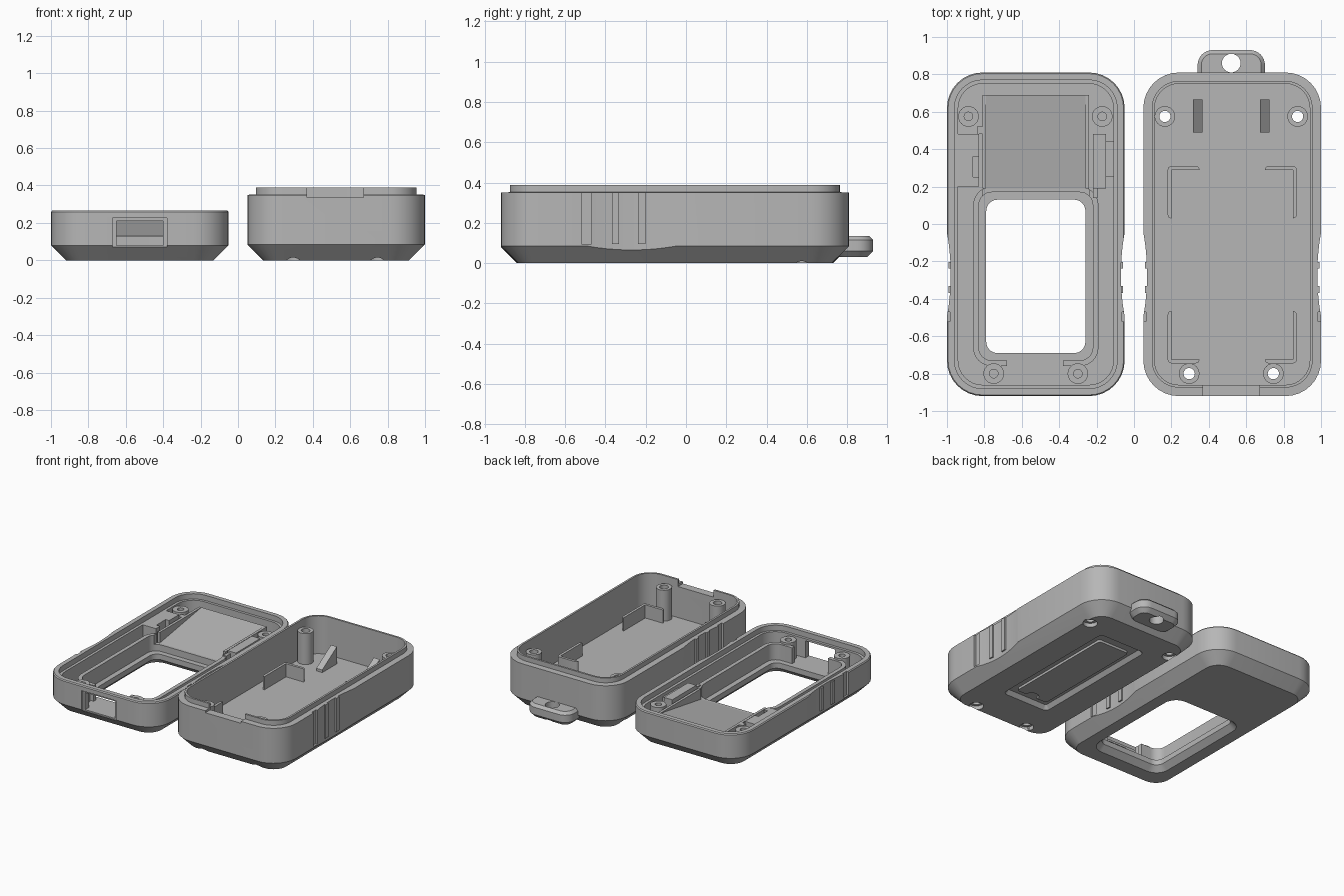
import bpy, bmesh, math

cube = bpy.data.objects.get("Cube")
if cube:
    bpy.data.objects.remove(cube)

GREY = (0.47, 0.47, 0.47, 1)
mat = bpy.data.materials.new("plastic grey")
mat.use_nodes = True
mat.diffuse_color = GREY
mat.node_tree.nodes["Principled BSDF"].inputs["Base Color"].default_value = GREY

CY, HX, HY, R = -0.055, 0.475, 0.865, 0.19   # shared shell footprint
LEFT, RIGHT = -0.525, 0.525                  # shell centres


def finish(name, bm):
    bmesh.ops.remove_doubles(bm, verts=bm.verts, dist=1e-5)
    bmesh.ops.recalc_face_normals(bm, faces=bm.faces)
    me = bpy.data.meshes.new(name)
    bm.to_mesh(me)
    bm.free()
    me.materials.append(mat)
    ob = bpy.data.objects.new(name, me)
    bpy.context.collection.objects.link(ob)
    return ob


def outline(cx, cy, hx, hy, r, n):
    """Rounded rectangle; a plain one when r is zero."""
    pts = []
    for k, (sx, sy) in enumerate([(1, 1), (-1, 1), (-1, -1), (1, -1)]):
        for i in range(n + 1 if r else 1):
            a = math.pi / 2 * (k + (i / n if r else 0))
            pts.append((cx + sx * (hx - r) + r * math.cos(a),
                        cy + sy * (hy - r) + r * math.sin(a)))
    return pts


def loft(name, cx, cy, hx, hy, r, layers, n=8):
    """Stack of (inset, z) rounded rectangles."""
    bm = bmesh.new()
    rings = [[bm.verts.new((x, y, z)) for x, y in
              outline(cx, cy, hx - d, hy - d, r - d if r else 0, n)] for d, z in layers]
    for a, b in zip(rings, rings[1:]):
        for i in range(len(a)):
            j = (i + 1) % len(a)
            bm.faces.new((a[i], a[j], b[j], b[i]))
    bm.faces.new(rings[0][::-1])
    bm.faces.new(rings[-1])
    return finish(name, bm)


def box(name, x0, x1, y0, y1, z0, z1):
    return loft(name, (x0 + x1) / 2, (y0 + y1) / 2, (x1 - x0) / 2, (y1 - y0) / 2, 0,
                [(0, z0), (0, z1)])


def cyl(name, x, y, r, z0, z1, n=6):
    return loft(name, x, y, r, r, r, [(0, z0), (0, z1)], n)


def wedge(name, x0, x1, profile):
    """Side profile of (y, z) points pulled along x."""
    bm = bmesh.new()
    a = [bm.verts.new((x0, y, z)) for y, z in profile]
    b = [bm.verts.new((x1, y, z)) for y, z in profile]
    for i in range(len(a)):
        j = (i + 1) % len(a)
        bm.faces.new((a[i], a[j], b[j], b[i]))
    bm.faces.new(a)
    bm.faces.new(b)
    return finish(name, bm)


def cut(ob, *cutters):
    for c in cutters:
        c.hide_render = True
        m = ob.modifiers.new("cut", 'BOOLEAN')
        m.operation, m.solver, m.object = 'DIFFERENCE', 'EXACT', c
    deps = bpy.context.evaluated_depsgraph_get()
    me = bpy.data.meshes.new_from_object(ob.evaluated_get(deps))
    ob.modifiers.clear()
    ob.data = me
    for c in cutters:
        bpy.data.objects.remove(c)
    return ob


def shell_cavity(cx, inset, z0, z1):
    return loft("cutter", cx, CY, HX - inset, HY - inset, R - inset, [(0, z0), (0, z1)])


def grips(ob, cx, z0, z1):
    """Finger scallops, a groove and two ribs on both long sides."""
    big, sink = 1.27, 0.02
    for s in (-1, 1):
        edge = cx + s * HX
        cut(ob, cyl("cutter", edge + s * (big - sink), -0.27, big, -0.1, 0.6, 48),
            box("cutter", *sorted((edge - s * 0.015, edge + s * 0.1)), -0.52, -0.47, z0, z1 + 0.1))
        for y in (-0.35, -0.22):
            box("grip_rib", *sorted((edge - s * 0.035, edge - s * 0.008)),
                y - 0.018, y + 0.018, z0, z1)


# Front shell
front = loft("front_shell", LEFT, CY, HX, HY, R, [(0.08, 0), (0, 0.08), (0, 0.257), (0.006, 0.265)])
cut(front, shell_cavity(LEFT, 0.06, 0.08, 0.5), shell_cavity(LEFT, 0.04, 0.225, 0.5))
WY = -0.28
cut(front, loft("cutter", LEFT, WY, 0.265, 0.41, 0.06, [(0, -0.1), (0, 0.3)]),
    loft("cutter", LEFT, WY, 0.325, 0.47, 0.12, [(0, -0.02), (0.06, 0.04)]),
    box("cutter", -0.65, -0.4, -1, -0.7, 0.08, 0.21),
    box("cutter", -0.67, -0.38, -1, -0.905, 0.07, 0.225))
grips(front, LEFT, 0.085, 0.255)

# Screen surround with openings for the port and the ramp
surround = loft("screen_surround", LEFT, WY, 0.335, 0.48, 0.1, [(0, 0.07), (0, 0.2)])
cut(surround, loft("cutter", LEFT, WY, 0.305, 0.45, 0.07, [(0, 0), (0, 0.3)]),
    box("cutter", -0.68, -0.38, -0.9, -0.7, 0.08, 0.3),
    box("cutter", -0.81, -0.24, 0.1, 0.3, 0.13, 0.3))

# Sloped plate behind the screen, with side walls
wedge("sloped_plate", -0.79, -0.26, [(0.19, 0.07), (0.69, 0.07), (0.69, 0.21), (0.19, 0.13)])
for x in (-0.81, -0.26):
    box("slope_side_wall", x, x + 0.02, 0.19, 0.69, 0.07, 0.21)

# Side brackets
bracket = box("left_bracket", -0.945, -0.83, 0.2, 0.48, 0.07, 0.225)
cut(bracket, box("cutter", -0.86, -0.8, 0.25, 0.36, 0.1, 0.3))
box("bracket_rib", -0.84, -0.8, 0.48, 0.52, 0.07, 0.21)
box("right_bracket", -0.22, -0.15, 0.19, 0.48, 0.07, 0.225)
box("right_bracket_step", -0.15, -0.105, 0.25, 0.44, 0.07, 0.2)
box("right_bracket_post", -0.22, -0.195, 0.14, 0.19, 0.07, 0.21)

# Front shell screw bosses
for x, y in [(-0.885, 0.575), (-0.17, 0.575), (-0.75, -0.8), (-0.3, -0.8)]:
    cut(cyl("front_boss", x, y, 0.055, 0.07, 0.215), cyl("cutter", x, y, 0.023, 0.1, 0.4))

# Back shell with raised lip
back = loft("back_shell", RIGHT, CY, HX, HY, R,
            [(0.085, 0), (0, 0.085), (0, 0.35), (0.045, 0.352), (0.045, 0.388)])
FLOOR = 0.1
cut(back, shell_cavity(RIGHT, 0.06, FLOOR, 0.6),
    box("cutter", 0.37, 0.67, -1, -0.8, 0.335, 0.6),
    loft("cutter", RIGHT, -0.02, 0.19, 0.52, 0.03, [(-0.02, -0.02), (0.02, 0.03)]))
grips(back, RIGHT, 0.095, 0.35)

# Cover plate in the underside recess
cover = loft("underside_cover", RIGHT, -0.03, 0.13, 0.44, 0.02, [(0, 0.012), (0, 0.04)])
cut(cover, cyl("cutter", RIGHT, -0.47, 0.05, -0.1, 0.03))

# Back shell screw posts, drilled through with head pockets below
for x, y in [(0.165, 0.575), (0.875, 0.575), (0.295, -0.8), (0.745, -0.8)]:
    cut(back, cyl("cutter", x, y, 0.03, -0.1, 0.6), cyl("cutter", x, y, 0.05, -0.1, 0.03))
    cut(cyl("back_post", x, y, 0.055, FLOOR - 0.02, 0.335), cyl("cutter", x, y, 0.03, 0, 0.6))

# Corner ribs holding the battery, and sloped gussets
for s in (-1, 1):
    x = RIGHT + s * 0.345
    for y, t in ((0.31, -1), (-0.745, 1)):
        outer = loft("battery_corner_rib", x - s * 0.085, y + t * 0.14, 0.085, 0.14, 0.02,
                     [(0, FLOOR - 0.01), (0, 0.2)], 4)
        cut(outer, box("cutter", *sorted((x - s * 0.02, x - s * 0.4)),
                       *sorted((y + t * 0.02, y + t * 0.5)), 0, 0.4))
    gx = RIGHT - 0.005 + s * 0.18
    wedge("gusset", gx - 0.025, gx + 0.025,
          [(0.49, 0.09), (0.665, 0.09), (0.665, 0.23), (0.49, 0.12)])

# Lanyard loop
loop = loft("lanyard_loop", 0.52, 0.83, 0.18, 0.1, 0.08,
            [(0.03, 0.03), (0, 0.06), (0, 0.115), (0.02, 0.135)])
cut(loop, cyl("cutter", 0.52, 0.86, 0.05, -0.1, 0.3),
    box("cutter", 0.2, 0.8, 0.6, 0.755, -0.1, 0.3))

# Smooth the rounded corners, keep edges sharp
bpy.ops.object.select_all(action='DESELECT')
for ob in bpy.context.collection.objects:
    if ob.type == 'MESH':
        ob.select_set(True)
        bpy.context.view_layer.objects.active = ob
bpy.ops.object.shade_smooth_by_angle(angle=math.radians(25))
